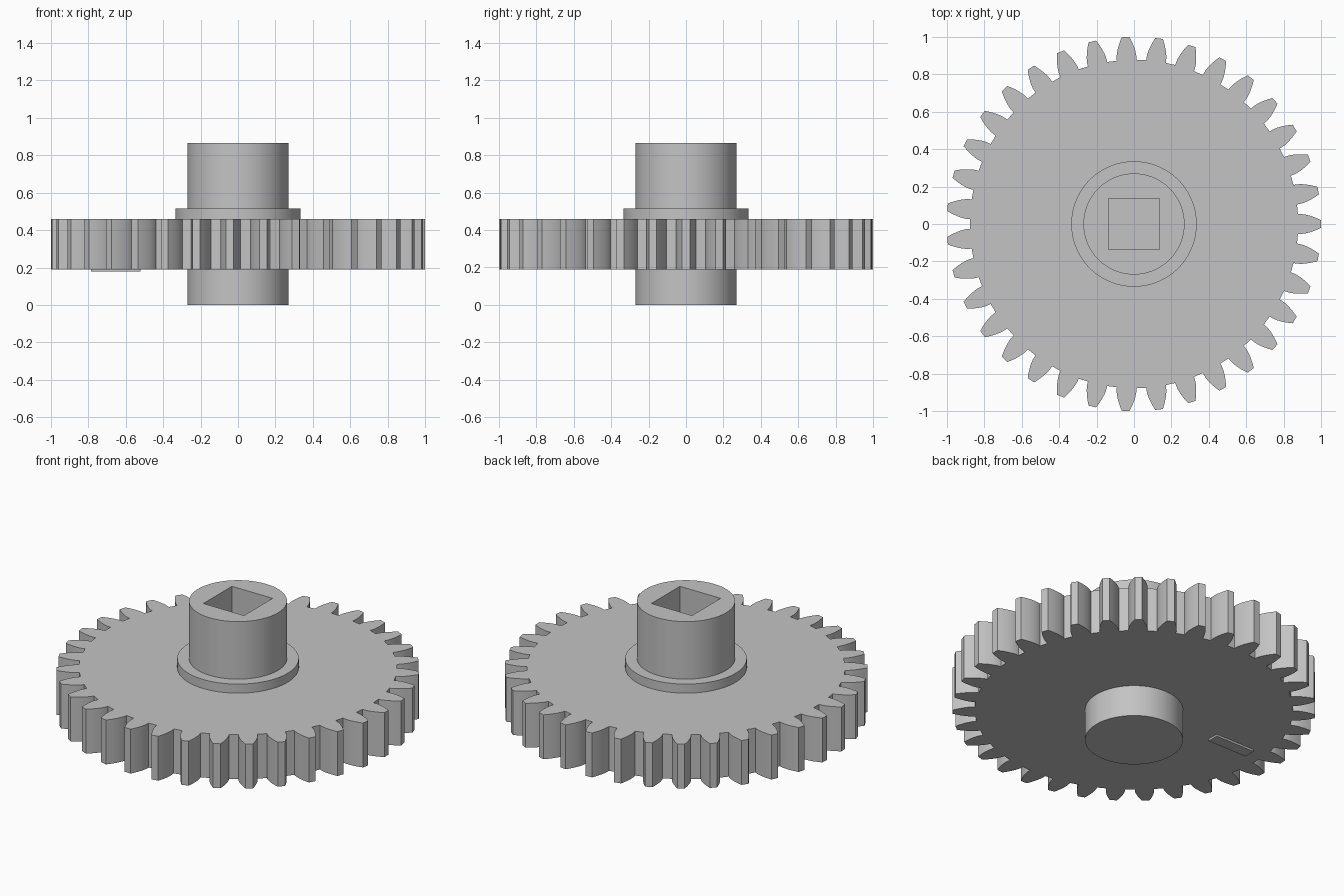
import bpy, bmesh, math

if "Cube" in bpy.data.objects:
    bpy.data.objects.remove(bpy.data.objects["Cube"])

TEETH = 35
R_TIP, R_BASE, R_ROOT = 1.0, 0.889, 0.877
Z_GEAR0, Z_GEAR1, Z_COLLAR, Z_TOP = 0.19, 0.46, 0.515, 0.865
HUB_R, COLLAR_R, BORE = 0.27, 0.335, 0.137

grey = bpy.data.materials.new("plain grey")
grey.diffuse_color = (0.55, 0.55, 0.55, 1)
grey.use_nodes = True
grey.node_tree.nodes["Principled BSDF"].inputs["Base Color"].default_value = grey.diffuse_color


def circle(r, n=96):
    return [(r * math.cos(2 * math.pi * i / n), r * math.sin(2 * math.pi * i / n))
            for i in range(n)]


def prism(name, outline, z0, z1, angle=30):
    """Extrude a closed outline from z0 up to z1."""
    bm = bmesh.new()
    face = bm.faces.new([bm.verts.new((x, y, z0)) for x, y in outline])
    up = bmesh.ops.extrude_face_region(bm, geom=[face], use_keep_orig=True)["geom"]
    bmesh.ops.translate(bm, vec=(0, 0, z1 - z0),
                        verts=[v for v in up if isinstance(v, bmesh.types.BMVert)])
    bmesh.ops.recalc_face_normals(bm, faces=bm.faces)
    mesh = bpy.data.meshes.new(name)
    bm.to_mesh(mesh)
    bm.free()
    mesh.materials.append(grey)
    ob = bpy.data.objects.new(name, mesh)
    bpy.context.collection.objects.link(ob)
    bpy.ops.object.select_all(action='DESELECT')
    ob.select_set(True)
    bpy.context.view_layer.objects.active = ob
    bpy.ops.object.shade_smooth_by_angle(angle=math.radians(angle))
    return ob


def half_angle(r):
    """Half the angular width of an involute tooth at radius r."""
    a = math.acos(min(1, R_BASE / r))
    return 0.0598 - (math.tan(a) - a)


# Gear wheel: one tooth flank, mirrored and repeated around the rim
flank = [(R_ROOT, half_angle(R_BASE))]
for i in range(7):
    r = R_BASE + (R_TIP - R_BASE) * i / 6
    flank.append((r, half_angle(r)))
rim = []
for t in range(TEETH):
    mid = 2 * math.pi * t / TEETH
    tooth = [(r, mid - a) for r, a in flank] + [(r, mid + a) for r, a in reversed(flank)]
    rim += [(r * math.cos(a), r * math.sin(a)) for r, a in tooth]
prism("gear_wheel", rim, Z_GEAR0, Z_GEAR1, 20)

# Collar ring around the upper hub
prism("collar", circle(COLLAR_R), Z_GEAR1, Z_COLLAR)

# Hub with a blind square bore
hub = prism("hub", circle(HUB_R), 0, Z_TOP)
square = [(-BORE, -BORE), (BORE, -BORE), (BORE, BORE), (-BORE, BORE)]
cutter = prism("bore_cutter", square, Z_GEAR0, Z_TOP + 0.1)
cut = hub.modifiers.new("square_bore", 'BOOLEAN')
cut.object, cut.operation, cut.solver = cutter, 'DIFFERENCE', 'EXACT'
bpy.context.view_layer.objects.active = hub
bpy.ops.object.modifier_apply(modifier=cut.name)
bpy.data.objects.remove(cutter)

# The wheel and collar must not fill the bore
for name in ("gear_wheel", "collar"):
    ob = bpy.data.objects[name]
    bm = bmesh.new()
    bm.from_mesh(ob.data)
    z_hi = max(v.co.z for v in bm.verts)
    z_lo = min(v.co.z for v in bm.verts)
    caps = [f for f in bm.faces if abs(f.normal.z) > 0.9]
    bmesh.ops.delete(bm, geom=caps, context='FACES_ONLY')
    # Replace each cap with a flat ring that ends at the hub
    for z, flip in ((z_lo, True), (z_hi, False)):
        ring = [bm.verts.new((x, y, z)) for x, y in circle(HUB_R - 0.002)]
        inner = [bm.edges.new((ring[i - 1], ring[i])) for i in range(len(ring))]
        outer = [e for e in bm.edges if e.is_boundary
                 and all(abs(v.co.z - z) < 1e-5 for v in e.verts)]
        new = bmesh.ops.triangle_fill(bm, edges=inner + outer, use_beauty=True)["geom"]
        for f in new:
            if isinstance(f, bmesh.types.BMFace):
                f.normal_update()
                if (f.normal.z > 0) == flip:
                    f.normal_flip()
    bm.to_mesh(ob.data)
    bm.free()

# Small raised bar on the underside
prism("index_bar", [(-0.785, 0.02), (-0.52, 0.02), (-0.52, 0.09), (-0.785, 0.09)],
      0.178, Z_GEAR0 + 0.005)
